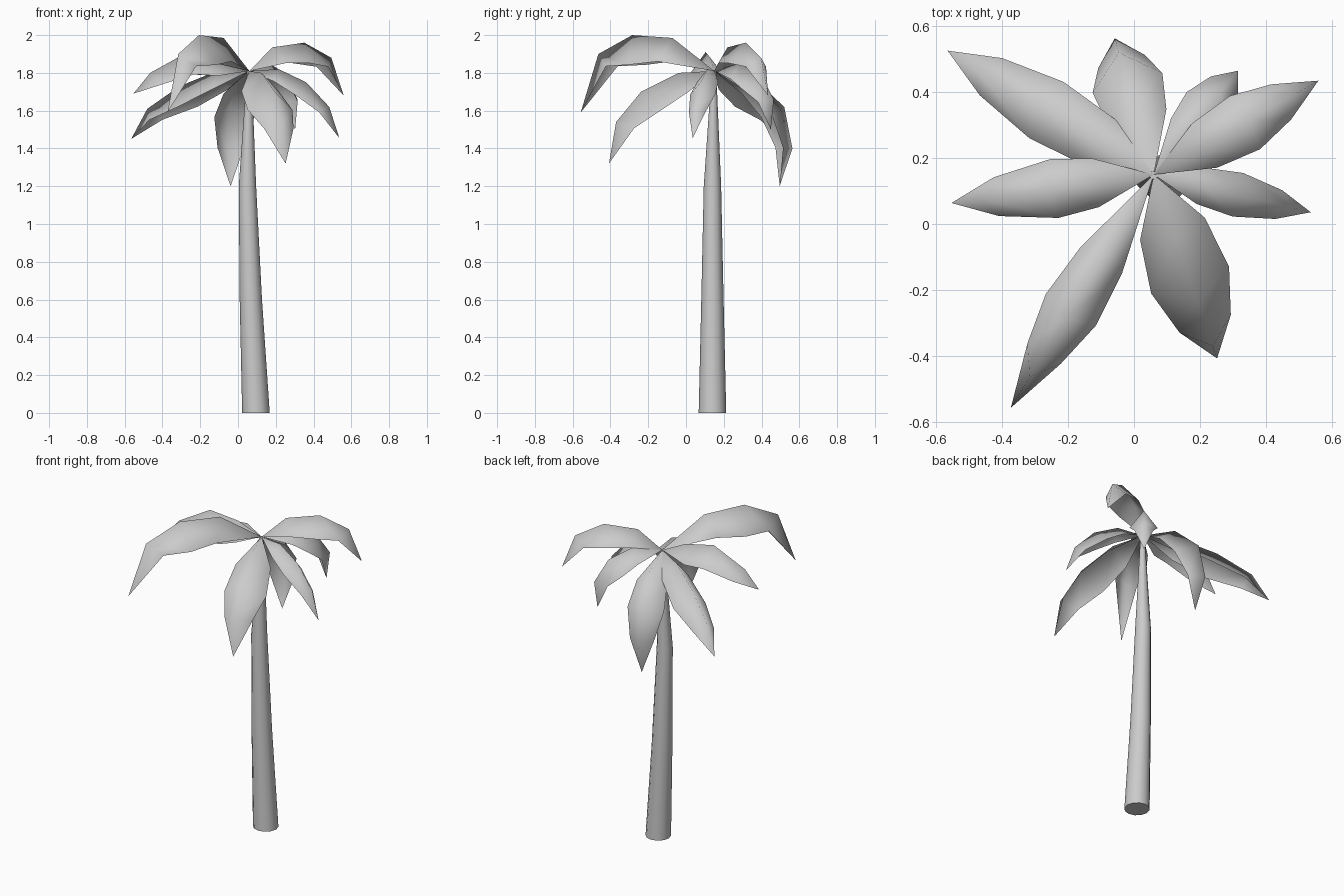
import bpy
import math
from mathutils import Vector

if "Cube" in bpy.data.objects:
    bpy.data.objects.remove(bpy.data.objects["Cube"])

HUB = Vector((0.06, 0.15, 1.81))


def make_object(name, verts, faces, smooth_angle=None):
    mesh = bpy.data.meshes.new(name)
    mesh.from_pydata([tuple(v) for v in verts], [], faces)
    mesh.update()
    obj = bpy.data.objects.new(name, mesh)
    bpy.context.collection.objects.link(obj)
    for o in bpy.context.selected_objects:
        o.select_set(False)
    obj.select_set(True)
    bpy.context.view_layer.objects.active = obj
    if smooth_angle is None:
        bpy.ops.object.shade_smooth()
    else:
        bpy.ops.object.shade_smooth_by_angle(angle=math.radians(smooth_angle))
    return obj


def trunk(rings, sides=12):
    verts, faces = [], []
    for x, y, z, r in rings:
        for i in range(sides):
            a = 2 * math.pi * i / sides
            verts.append((x + r * math.cos(a), y + r * math.sin(a), z))
    for k in range(len(rings) - 1):
        for i in range(sides):
            j = (i + 1) % sides
            faces.append((k * sides + i, k * sides + j,
                          (k + 1) * sides + j, (k + 1) * sides + i))
    faces.append(tuple(reversed(range(sides))))
    top = (len(rings) - 1) * sides
    faces.append(tuple(range(top, top + sides)))
    return make_object("trunk", verts, faces, 40)


def frond(name, azimuth, ridge, half_width, drop):
    """Folded leaf: a ridge of (distance, height) points with drooping sides."""
    a = math.radians(azimuth)
    out = Vector((math.cos(a), math.sin(a), 0))
    side = Vector((-math.sin(a), math.cos(a), 0))
    up = Vector((0, 0, 1))
    path = [HUB] + [Vector((HUB.x, HUB.y, 0)) + out * r + up * z for r, z in ridge]
    verts = [path[0]]
    for k, scale in ((1, 0.83), (2, 1.0), (3, 0.66)):
        tangent = (path[k + 1] - path[k - 1]).normalized()
        normal = tangent.cross(side).normalized()
        low = path[k] - normal * drop * scale
        verts += [low + side * half_width * scale, path[k],
                  low - side * half_width * scale]
    verts.append(path[4])
    faces = [(0, 2, 1), (0, 3, 2), (7, 8, 10), (8, 9, 10)]
    for k in (1, 4):
        faces += [(k, k + 1, k + 4, k + 3), (k + 1, k + 2, k + 5, k + 4)]
    return make_object(name, verts, faces)


# Slightly leaning, tapering trunk: x, y, z, radius
trunk([(0.095, 0.14, 0, 0.073), (0.068, 0.14, 0.6, 0.059),
       (0.05, 0.14, 1.2, 0.046), (0.06, 0.148, 1.81, 0.012)])

# Fronds: azimuth, ridge points out to the tip, half width, fold depth
FRONDS = [
    (149, [(0.20, 1.81), (0.43, 1.73), (0.63, 1.61), (0.73, 1.45)], 0.10, 0.12),
    (188, [(0.15, 1.88), (0.33, 1.91), (0.53, 1.80), (0.62, 1.69)], 0.09, 0.12),
    (238.5, [(0.26, 1.985), (0.51, 2.0), (0.72, 1.90), (0.83, 1.59)], 0.09, 0.16),
    (-71, [(0.20, 1.80), (0.41, 1.70), (0.55, 1.54), (0.59, 1.32)], 0.125, 0.12),
    (-13.5, [(0.16, 1.82), (0.31, 1.75), (0.435, 1.62), (0.49, 1.455)], 0.068, 0.08),
    (29.7, [(0.14, 1.935), (0.335, 1.96), (0.50, 1.88), (0.575, 1.68)], 0.093, 0.11),
    (51, [(0.17, 1.85), (0.32, 1.79), (0.405, 1.66), (0.385, 1.50)], 0.08, 0.10),
    (106, [(0.22, 1.77), (0.385, 1.62), (0.43, 1.40), (0.36, 1.20)], 0.11, 0.11),
]
for n, spec in enumerate(FRONDS, 1):
    frond("palm_frond_%d" % n, *spec)
